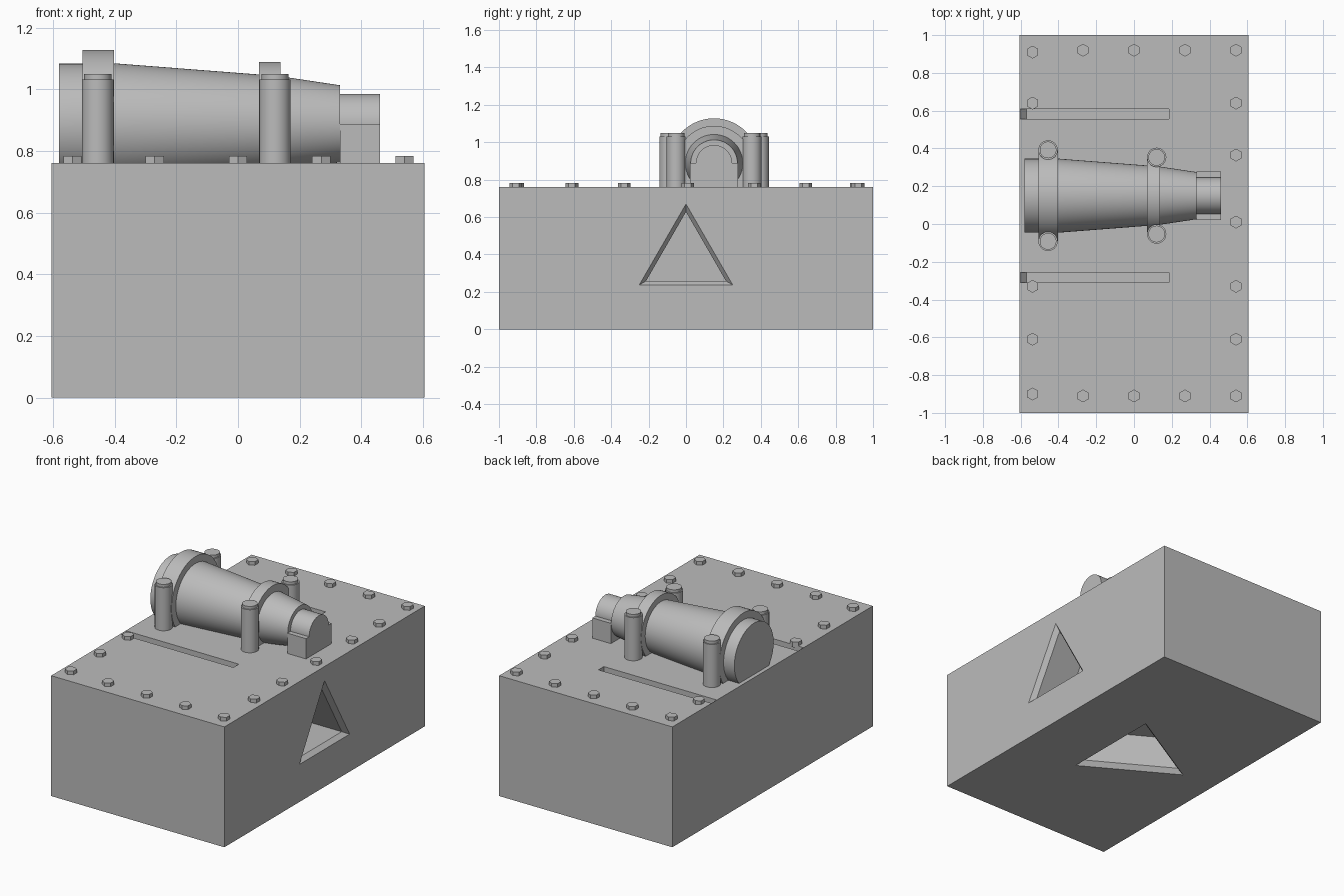
import bpy, bmesh
from math import sin, cos, pi, radians, sqrt
from mathutils import Vector

if "Cube" in bpy.data.objects:
    bpy.data.objects.remove(bpy.data.objects["Cube"])

grey = bpy.data.materials.new("plain grey")
grey.use_nodes = True
grey.diffuse_color = (0.5, 0.5, 0.5, 1)
grey.node_tree.nodes["Principled BSDF"].inputs["Base Color"].default_value = (0.5, 0.5, 0.5, 1)

DECK = 0.76
AXIS_Y, AXIS_Z = 0.15, 0.888


def loft(name, sections, smooth=False):
    """Skin a closed solid through equal-length loops of points."""
    bm = bmesh.new()
    rings = [[bm.verts.new(p) for p in s] for s in sections]
    n = len(rings[0])
    for a, b in zip(rings, rings[1:]):
        for i in range(n):
            j = (i + 1) % n
            bm.faces.new((a[i], a[j], b[j], b[i]))
    bm.faces.new(rings[0][::-1])
    bm.faces.new(rings[-1])
    bmesh.ops.recalc_face_normals(bm, faces=bm.faces[:])
    mesh = bpy.data.meshes.new(name)
    bm.to_mesh(mesh)
    bm.free()
    mesh.materials.append(grey)
    ob = bpy.data.objects.new(name, mesh)
    bpy.context.collection.objects.link(ob)
    if smooth:
        bpy.ops.object.select_all(action='DESELECT')
        ob.select_set(True)
        bpy.context.view_layer.objects.active = ob
        bpy.ops.object.shade_smooth_by_angle(angle=radians(30))
    return ob


def box(name, x0, x1, y0, y1, z0, z1):
    return loft(name, [[(x0, y0, z), (x1, y0, z), (x1, y1, z), (x0, y1, z)] for z in (z0, z1)])


def turned_x(name, profile, n=72):
    """Solid turned about the barrel axis from (x, radius) pairs."""
    return loft(name, [[(x, AXIS_Y + r * cos(2 * pi * i / n), AXIS_Z + r * sin(2 * pi * i / n))
                        for i in range(n)] for x, r in profile], True)


def turned_z(name, x, y, profile, n, smooth=False):
    """Upright solid from (z, radius) pairs, first corner pointing along y."""
    return loft(name, [[(x + r * sin(2 * pi * i / n), y + r * cos(2 * pi * i / n), z)
                        for i in range(n)] for z, r in profile], smooth)


def cut(target, cutter):
    cutter.hide_render = True
    cutter.display_type = 'WIRE'
    cutter.hide_set(True)
    m = target.modifiers.new(cutter.name, 'BOOLEAN')
    m.operation = 'DIFFERENCE'
    m.solver = 'EXACT'
    m.object = cutter


def triangle_cutter(name, base_mid, up, inward, side, depth):
    """Equilateral pocket with a bevelled lip."""
    up, inward = Vector(up), Vector(inward)
    across = up.cross(inward)
    height = side * sqrt(3) / 2
    centre = Vector(base_mid) + up * height / 3
    lip = 1 - 0.021 / (height / 3)
    sections = []
    for d, s in ((-0.02, 1), (0, 1), (0.03, lip), (depth, lip)):
        c = centre + inward * d
        sections.append([c + up * height * 2 / 3 * s,
                         c + (across * side / 2 - up * height / 3) * s,
                         c - (across * side / 2 + up * height / 3) * s])
    return loft(name, sections)


# Base block with triangular pockets and two deck slots
base = box("base_block", -0.605, 0.605, -1, 1, 0, DECK)
cut(base, triangle_cutter("side_pocket_cutter", (0.605, 0, 0.237), (0, 0, 1), (-1, 0, 0), 0.5, 0.25))
cut(base, triangle_cutter("bottom_pocket_cutter", (0.18, 0, 0), (-1, 0, 0), (0, 0, 1), 0.645, 0.23))
slot = [(-0.604, DECK), (-0.604, 0.8), (0.185, 0.8), (0.185, 0.72), (-0.568, 0.72)]
for name, y in (("front", -0.283), ("back", 0.582)):
    cut(base, loft(name + "_slot_cutter", [[(x, y + s, z) for x, z in slot] for s in (-0.027, 0.027)]))

# Hexagonal deck bolts
bolts = [(x, y) for x in (-0.27, 0, 0.27) for y in (-0.91, 0.92)]
bolts += [(0.54, y) for y in (-0.91, -0.61, -0.33, 0.01, 0.365, 0.64, 0.92)]
bolts += [(-0.537, y) for y in (-0.9, -0.61, -0.33, 0.64, 0.91)]
for i, (x, y) in enumerate(bolts):
    turned_z(f"deck_bolt_{i + 1}", x, y, [(DECK - 0.01, 0.034), (DECK + 0.023, 0.034)], 6)

# Tapered barrel, clamp rings and nose
turned_x("barrel", [(-0.58, 0.196), (-0.4, 0.196), (0.13, 0.155), (0.33, 0.125)])
turned_x("rear_ring", [(-0.505, 0.24), (-0.402, 0.24)])
turned_x("front_ring", [(0.068, 0.2), (0.138, 0.2)])
turned_x("nose", [(0.3, 0.097), (0.46, 0.097)])
box("nose_block", 0.33, 0.46, 0.022, 0.278, DECK - 0.01, AXIS_Z)

# Clamp posts either side of each ring
for name, x, reach in (("rear", -0.455, 0.242), ("front", 0.12, 0.203)):
    for side, s in (("front", -1), ("back", 1)):
        turned_z(f"{name}_ring_{side}_post", x, AXIS_Y + s * reach,
                 [(DECK - 0.01, 0.051), (1.032, 0.051), (1.032, 0.044), (1.05, 0.044)], 40, True)
